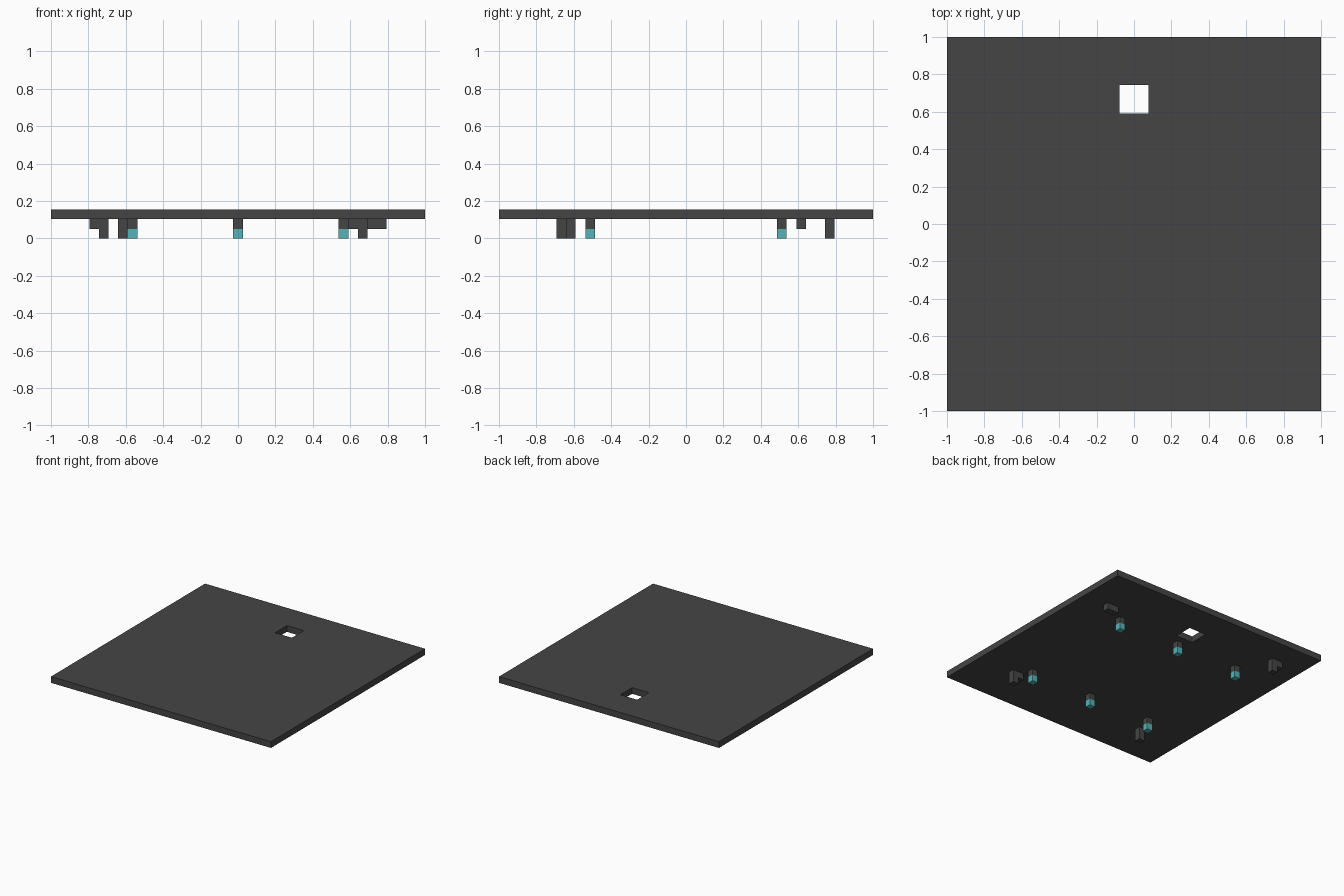
import bpy
import bmesh

if "Cube" in bpy.data.objects:
    bpy.data.objects.remove(bpy.data.objects["Cube"], do_unlink=True)

N = 39            # blocks along one side
U = 2 / N         # size of one block


def material(name, colour):
    mat = bpy.data.materials.new(name)
    mat.use_nodes = True
    mat.diffuse_color = (*colour, 1)
    mat.node_tree.nodes["Principled BSDF"].inputs["Base Color"].default_value = (*colour, 1)
    return mat


dark = material("dark grey", (0.06, 0.06, 0.06))
teal = material("teal", (0.09, 0.45, 0.48))


def finish(bm, name, mat):
    bmesh.ops.recalc_face_normals(bm, faces=bm.faces)
    mesh = bpy.data.meshes.new(name)
    bm.to_mesh(mesh)
    bm.free()
    mesh.materials.append(mat)
    obj = bpy.data.objects.new(name, mesh)
    bpy.context.collection.objects.link(obj)


def block(name, mat, x, y, z, size=(1, 1, 1)):
    """Box given by its low corner and size, counted in blocks."""
    bm = bmesh.new()
    bmesh.ops.create_cube(bm, size=1)
    low = (x - N / 2, y - N / 2, z)
    for v in bm.verts:
        for i in range(3):
            v.co[i] = (low[i] + (v.co[i] + 0.5) * size[i]) * U
    finish(bm, name, mat)


# Square plate with a square hole near the back
bm = bmesh.new()


def square(x0, y0, x1, y1):
    corners = ((x0, y0), (x1, y0), (x1, y1), (x0, y1))
    return [bm.verts.new(((x - N / 2) * U, (y - N / 2) * U, 2 * U)) for x, y in corners]


outer = square(0, 0, N, N)
inner = square(18, 31, 21, 34)
ring = [bm.faces.new((outer[i], outer[i - 3], inner[i - 3], inner[i])) for i in range(4)]
raised = bmesh.ops.extrude_face_region(bm, geom=ring, use_keep_orig=True)
for item in raised["geom"]:
    if isinstance(item, bmesh.types.BMVert):
        item.co.z += U
finish(bm, "plate", dark)

# Six pegs with coloured tips
for row, y in (("front", 9), ("back", 29)):
    for side, x in (("right", 8), ("middle", 19), ("left", 30)):
        block(f"{row}_{side}_peg", dark, x, y, 1)
        block(f"{row}_{side}_peg_tip", teal, x, y, 0)

# Small hanging brackets near the corners
block("back_left_bar", dark, 33, 31, 1, (2, 1, 1))
block("back_right_bracket_arm", dark, 4, 34, 1)
block("back_right_bracket_post", dark, 5, 34, 0, (1, 1, 2))
block("front_left_bracket_arm", dark, 31, 7, 1)
block("front_left_bracket_post", dark, 32, 7, 0, (1, 1, 2))
block("front_right_post", dark, 7, 6, 0, (1, 1, 2))
